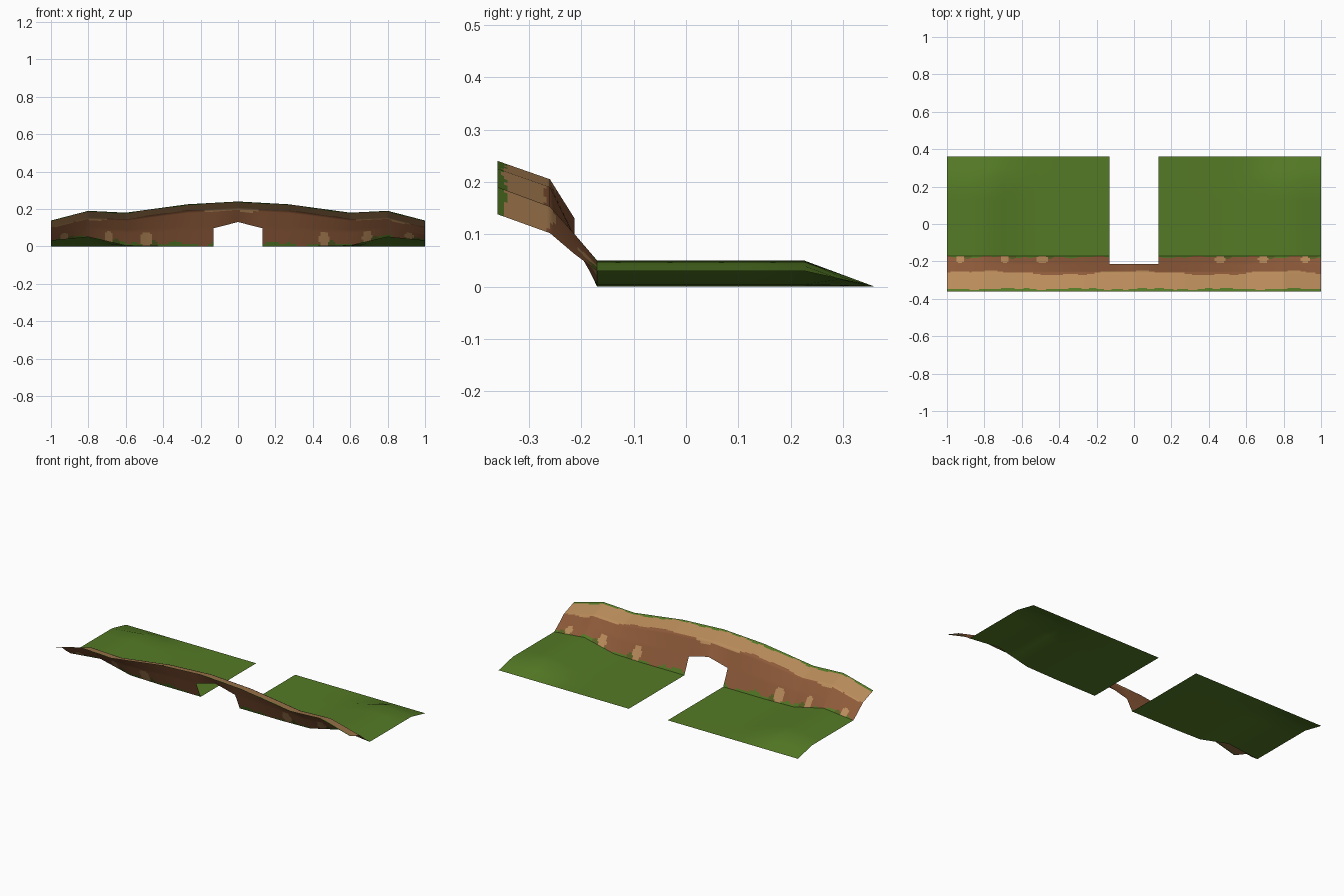
import bpy, bmesh, math

if "Cube" in bpy.data.objects:
    bpy.data.objects.remove(bpy.data.objects["Cube"])


def mat(name, rgb):
    m = bpy.data.materials.new(name)
    lin = [((c / 255 + 0.055) / 1.055) ** 2.4 for c in rgb]
    m.diffuse_color = (*lin, 1)
    m.use_nodes = True
    m.node_tree.nodes["Principled BSDF"].inputs["Base Color"].default_value = m.diffuse_color
    return m


MATS = [mat("grass_green", (84, 122, 37)), mat("earth_brown", (143, 91, 58)),
        mat("sandy_tan", (186, 140, 91)), mat("moss_green", (88, 98, 36))]
GRASS, EARTH, SAND, MOSS = range(4)

# Heights along |x| for each long contour of the terrain
GROUND = [(0, 0), (.13, 0), (.4, 0), (.6, .004), (.8, .05), (1, .03)]
MIDDLE = [(0, .13), (.13, .097), (.27, .095), (.6, .08), (.8, .10), (1, .062)]
LEDGE = [(0, .205), (.27, .19), (.6, .145), (.8, .153), (1, .102)]
CREST = [(0, .24), (.27, .225), (.6, .18), (.8, .19), (1, .138)]
FLAT = [(0, 0), (1, 0)]
HOLE = 0.13


def height(table, x):
    x = abs(x)
    for (a, za), (b, zb) in zip(table, table[1:]):
        if x <= b + 1e-6:
            return za + (zb - za) * (x - a) / (b - a)
    return table[-1][1]


def sheet(name, contours, xs, steps, colour, skip=lambda x, seg: False):
    """Loft a single-skin surface through (y, heights) contours."""
    bm = bmesh.new()
    rows = []
    for s, ((ya, ta), (yb, tb)) in enumerate(zip(contours, contours[1:])):
        n = steps[s]
        last = s == len(steps) - 1
        for k in range(n + (1 if last else 0)):
            t = k / n
            rows.append((s, [bm.verts.new((x, ya + (yb - ya) * t,
                        height(ta, x) * (1 - t) + height(tb, x) * t)) for x in xs]))
    for (s, r0), (_, r1) in zip(rows, rows[1:]):
        for i in range(len(xs) - 1):
            if skip((xs[i] + xs[i + 1]) / 2, s):
                continue
            f = bm.faces.new((r0[i], r0[i + 1], r1[i + 1], r1[i]))
            c = f.calc_center_median()
            f.material_index = colour(c.x, c.y)
    bmesh.ops.delete(bm, geom=[v for v in bm.verts if not v.link_faces], context='VERTS')
    bm.normal_update()
    me = bpy.data.meshes.new(name)
    bm.to_mesh(me)
    bm.free()
    for m in MATS:
        me.materials.append(m)
    ob = bpy.data.objects.new(name, me)
    bpy.context.collection.objects.link(ob)
    bpy.ops.object.select_all(action='DESELECT')
    bpy.context.view_layer.objects.active = ob
    ob.select_set(True)
    bpy.ops.object.shade_smooth_by_angle(angle=math.radians(60))
    return ob


# Tan stones set into the foot of the bank: x, radius
STONES = [(-.93, .022), (-.69, .022), (-.49, .03), (.46, .028), (.69, .026), (.915, .022)]


def bank_colour(x, y):
    for sx, r in STONES:
        if ((x - sx) / r) ** 2 + ((y + .188) / .022) ** 2 < 1:
            return SAND
        if ((x - sx - .04) / .025) ** 2 + ((y + .172) / .013) ** 2 < 1:
            return MOSS
    if y < -.347 + .004 * math.sin(17 * x) + .002 * math.sin(53 * x):
        return GRASS
    if y < -.262 + .010 * math.cos(7.8 * x) + .004 * math.sin(31 * x):
        return SAND
    if y > -.176 + .005 * math.sin(23 * x) + .003 * math.sin(61 * x):
        return GRASS
    return EARTH


# Earth bank with the arched opening; rows run front to back so normals face up
xs = [i / 100 for i in range(-100, 101)]
sheet("earth_bank", [(-.36, CREST), (-.26, LEDGE), (-.213, MIDDLE), (-.17, GROUND)],
      xs, (16, 8, 8), bank_colour, lambda x, s: s == 2 and abs(x) < HOLE)

# Grass fields either side of the opening
for side, name in ((-1, "left_field"), (1, "right_field")):
    fx = sorted(side * x for x in (.13, .4, .5, .6, .7, .8, .9, 1))
    sheet(name, [(-.17, GROUND), (.225, GROUND), (.36, FLAT)], fx, (4, 2),
          lambda x, y: GRASS)
